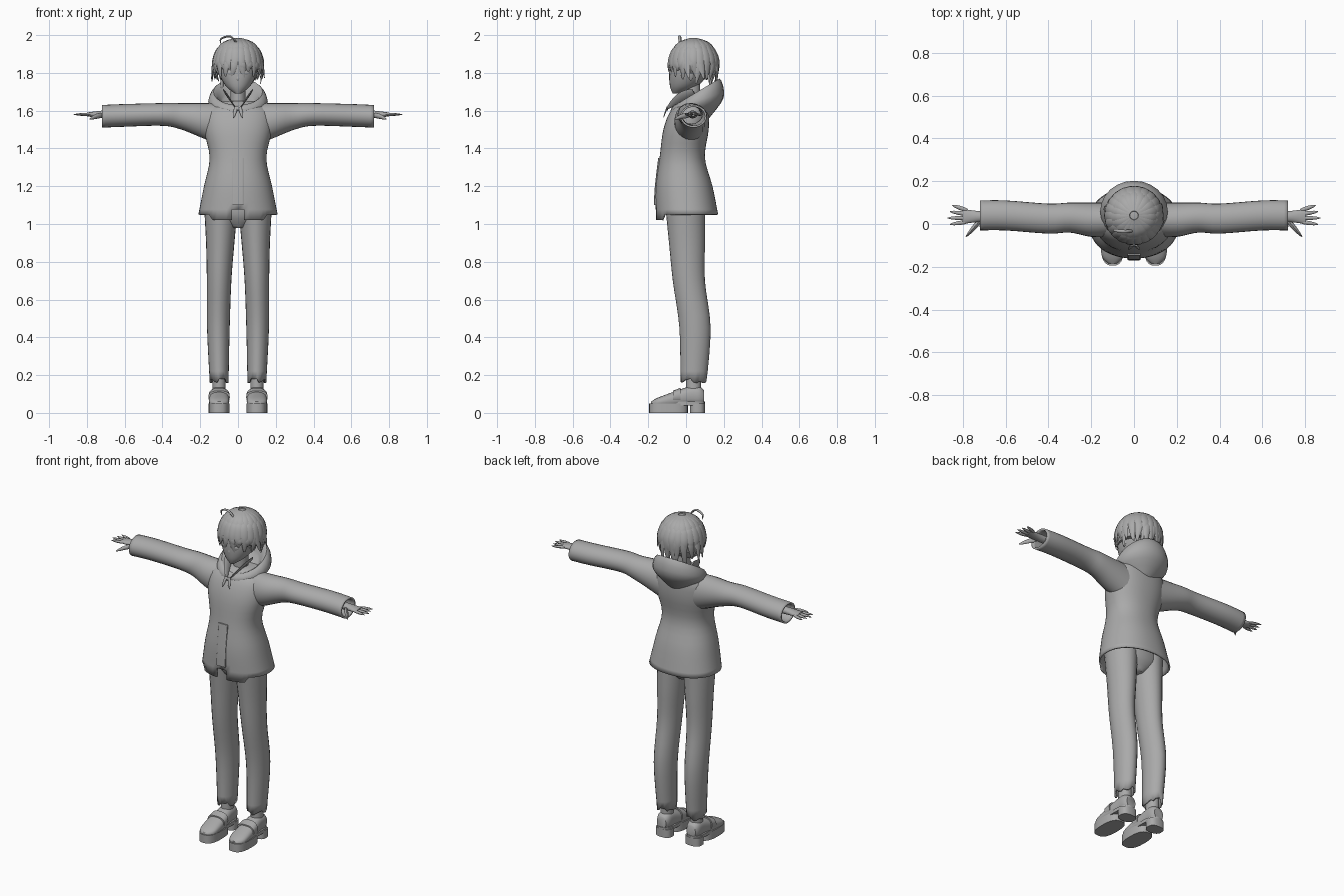
import bpy, bmesh, math, random
from mathutils import Vector
from mathutils.geometry import interpolate_bezier

random.seed(4)
default_cube = bpy.data.objects.get("Cube")
if default_cube:
    bpy.data.objects.remove(default_cube)

# One plain colour for everything
tone = (.4, .4, .4, 1)
grey = bpy.data.materials.new("plain grey")
grey.use_nodes = True
grey.diffuse_color = tone
grey.node_tree.nodes["Principled BSDF"].inputs["Base Color"].default_value = tone


def smooth_path(points, steps=4):
    """Pass a smooth curve through a few points."""
    points = [Vector(point) for point in points]
    last = len(points) - 1
    path = points[:1]
    for i in range(last):
        start, end = points[i], points[i + 1]
        leave = (end - points[max(i - 1, 0)]) / 6
        arrive = (points[min(i + 2, last)] - start) / 6
        path += interpolate_bezier(start, start + leave, end - arrive, end, steps + 1)[1:]
    return path


def skin(name, rings, sides=24, power=1, mirror=False, hollow=False, shape=None):
    """Skin rings of (centre, u axis, v axis); power below one squares them off."""
    bm = bmesh.new()
    loops = []
    for centre, u, v in rings:
        loop = []
        for i in range(sides):
            angle = math.tau * i / sides
            across, along = math.cos(angle), math.sin(angle)
            across = math.copysign(abs(across) ** power, across)
            along = math.copysign(abs(along) ** power, along)
            loop.append(bm.verts.new(centre + u * across + v * along))
        loops.append(loop)
    for lower, upper in zip(loops, loops[1:]):
        for i in range(sides):
            bm.faces.new((lower[i - 1], lower[i], upper[i], upper[i - 1]))
    bm.faces.new(loops[-1])
    if not hollow:
        bm.faces.new(reversed(loops[0]))
    if shape:
        shape(bm, loops)
    bmesh.ops.recalc_face_normals(bm, faces=bm.faces)
    mesh = bpy.data.meshes.new(name)
    bm.to_mesh(mesh)
    bm.free()
    mesh.materials.append(grey)
    obj = bpy.data.objects.new(name, mesh)
    bpy.context.collection.objects.link(obj)
    if hollow:
        obj.modifiers.new("cloth thickness", "SOLIDIFY").thickness = .01
    if mirror:
        obj.modifiers.new("mirror", "MIRROR").use_mirror_merge = False
    bpy.ops.object.select_all(action="DESELECT")
    obj.select_set(True)
    bpy.context.view_layer.objects.active = obj
    bpy.ops.object.shade_smooth_by_angle(angle=math.radians(50))


def loft(name, keys, **options):
    """Skin a smooth sequence of rings through a few key rings."""
    skin(name, list(zip(*(smooth_path(column) for column in zip(*keys)))), **options)


def level(z, width, front, back, x=0):
    return (x, (front + back) / 2, z), (width, 0, 0), (0, (back - front) / 2, 0)


def sideways(x, y, depth, z, height):
    return (x, y, z), (0, depth, 0), (0, 0, height)


def lengthways(y, width, low, high):
    return (.1, y, (low + high) / 2), (width, 0, 0), (0, 0, (high - low) / 2)


def strand(name, points, width, across, flatness=.4, **options):
    """Tapered blade through points, broad in the given direction."""
    path = smooth_path(points)
    last = len(path) - 1
    rings = []
    for i, point in enumerate(path):
        heading = (path[min(i + 1, last)] - path[max(i - 1, 0)]).normalized()
        broad = Vector(across)
        broad = (broad - heading * broad.dot(heading)).normalized()
        size = width * math.sin(math.pi * (.25 + .7 * i / last))
        rings.append((point, broad * size, heading.cross(broad) * size * flatness))
    skin(name, rings, sides=8, **options)


# Jacket body, open at the hem, with a notch between two front flaps
def cut_hem(bm, loops):
    notch = [face for face in bm.faces if face.calc_center_median().z < 1.08
             and face.calc_center_median().y < 0
             and abs(face.calc_center_median().x) < .04]
    for vert in loops[0]:
        if vert.co.y < 0 and abs(vert.co.x) < .15:
            vert.co.z -= .03
    bmesh.ops.delete(bm, geom=notch, context="FACES")


loft("jacket_body", [level(1.05, .21, -.16, .17), level(1.2, .18, -.16, .14),
                     level(1.35, .15, -.14, .1), level(1.5, .18, -.12, .12),
                     level(1.6, .17, -.08, .12), level(1.65, .1, -.02, .1)],
     sides=48, power=.9, hollow=True, shape=cut_hem)
loft("front_placket", [level(1.1, .03, -.17, -.15), level(1.2, .03, -.165, -.14),
                       level(1.35, .03, -.147, -.13)], power=.3)

# Sleeves, from the open cuff inwards
loft("sleeves", [sideways(.72, .04, .07, 1.57, .06), sideways(.6, .04, .07, 1.575, .06),
                 sideways(.4, .025, .07, 1.58, .06), sideways(.3, .03, .07, 1.57, .07),
                 sideways(.2, .02, .08, 1.55, .09), sideways(.1, .02, .08, 1.53, .11)],
     mirror=True, hollow=True)

# Hands
loft("palms", [sideways(.65, .035, .025, 1.58, .02), sideways(.72, .035, .025, 1.58, .02),
               sideways(.8, .035, .035, 1.58, .01)], mirror=True)
for i, finger in enumerate(("index", "middle", "ring", "little")):
    knuckle = Vector((.78, .01 + .018 * i, 1.58))
    reach = Vector((.09 - .01 * abs(i - 1), .024 * (i - 1) * .5, 0))
    strand(finger + "_fingers", [knuckle, knuckle + reach], .01, (0, 1, 0),
           flatness=.8, mirror=True)
strand("thumbs", [(.72, .015, 1.575), (.75, -.02, 1.57), (.785, -.06, 1.555)],
       .014, (0, 0, 1), flatness=.8, mirror=True)


# Trousers: two legs with ragged hems, joined at the hips
def fray(bm, loops):
    for i, vert in enumerate(loops[0]):
        vert.co.z += random.uniform(-.015, .015)


loft("trouser_legs", [level(.17, .05, -.03, .11, .1), level(.45, .06, -.035, .13, .104),
                      level(.7, .065, -.07, .1, .1), level(.9, .075, -.09, .1, .094),
                      level(1.1, .09, -.11, .1, .09)],
     power=1.05, mirror=True, hollow=True, shape=fray)
loft("hips", [level(.98, .04, -.06, .06), level(1.05, .16, -.1, .1),
              level(1.15, .15, -.1, .1)])

# Socks and shoes
loft("socks", [level(z, .035, 0, .08, .1) for z in (.1, .25)], mirror=True)
loft("shoe_uppers", [lengthways(-.185, .02, .03, .06), lengthways(-.15, .05, .03, .08),
                     lengthways(-.07, .053, .03, .11), lengthways(.02, .045, .04, .14),
                     lengthways(.07, .042, .04, .14), lengthways(.095, .03, .05, .12)],
     power=.8, mirror=True)
loft("shoe_straps", [lengthways(-.07, .057, .05, .117), lengthways(-.03, .055, .05, .132)],
     power=.8, mirror=True)
for part, width, front, back, low, high in (("soles", .055, -.195, .01, 0, .05),
                                            ("midsoles", .05, -.1, .1, .04, .06),
                                            ("heels", .05, .02, .1, 0, .05)):
    loft("shoe_" + part, [level(z, width, front, back, .1) for z in (low, high)],
         power=.75, mirror=True)


# Hood hanging behind the neck as a tilted bowl
def hood_ring(z, width, tilt):
    return (0, .06, z), (width, 0, 0), (0, width * .9, tilt)


loft("hood", [hood_ring(1.55, .06, 0), hood_ring(1.63, .155, .04),
              hood_ring(1.7, .13, .07), hood_ring(1.64, .08, .04)])

# Shirt collar and drawstrings
strand("shirt_collar", [(.07, .04, 1.7), (.05, -.03, 1.67), (.01, -.1, 1.61)],
       .028, (.4, -.3, .6), flatness=.2, mirror=True)
strand("drawstrings", [(.01, -.1, 1.62), (.025, -.12, 1.56)], .009, (1, 0, 0), mirror=True)
strand("collar_knot", [(-.02, -.1, 1.61), (.02, -.1, 1.61)], .012, (0, 0, 1))

# Neck, head and features
loft("neck", [level(z, .04, -.015, .075) for z in (1.6, 1.76)])
loft("head", [level(1.69, .015, -.07, -.03), level(1.73, .065, -.085, .06),
              level(1.8, .1, -.09, .12), level(1.88, .1, -.08, .13),
              level(1.95, .05, -.02, .08)])
strand("nose", [(0, -.086, 1.785), (0, -.09, 1.76)], .008, (1, 0, 0))
strand("eyes", [(.025, -.087, 1.8), (.06, -.075, 1.8)], .012, (0, 0, 1),
       flatness=.2, mirror=True)
strand("ears", [(.1, .03, 1.82), (.09, .025, 1.76)], .018, (0, 1, 0), mirror=True)


# Hair cap, open over the face
def scalp(angle, drop, grow=1.0):
    out = .126 * grow * math.sin(drop)
    return Vector((out * math.sin(angle), .04 - out * math.cos(angle),
                   1.85 + .13 * grow * math.cos(drop)))


def open_face(bm, loops):
    window = [face for face in bm.faces if face.calc_center_median().z < 1.87
              and face.calc_center_median().y < 0]
    bmesh.ops.delete(bm, geom=window, context="FACES")


loft("hair_cap", [level(scalp(0, drop).z, scalp(math.pi / 2, drop).x,
                        scalp(0, drop).y, scalp(math.pi, drop).y)
                  for drop in (.1, .5, 1, 1.5, 2)], sides=32, shape=open_face)

# Layered locks falling from the crown
for layer, count, start in (("inner", 22, .75), ("outer", 19, .15)):
    for i in range(count):
        angle = math.tau * (i + .5) / count
        fringe = math.cos(angle) > .5
        flare = 1 if fringe else random.uniform(.85, 1.15)
        tip = scalp(angle + random.uniform(-.15, .15), math.pi / 2, flare)
        tip.z = random.uniform(1.77, 1.82) if fringe else random.uniform(1.7, 1.76)
        if abs(math.sin(angle)) > .8:
            tip.z += .04
        temple = scalp(angle, math.pi / 2, 1.05)
        strand(layer + "_hair_lock",
               [scalp(angle, start), scalp(angle, (start + 1.4) / 2, 1.02), temple, tip],
               .026, (math.cos(angle), math.sin(angle), 0), flatness=.3)

# Curled strand on top
strand("curl", [(0, -.03, 1.95), (-.04, -.035, 1.992), (-.09, -.03, 1.98),
                (-.09, -.03, 1.95)], .008, (0, 1, 0), flatness=.7)
